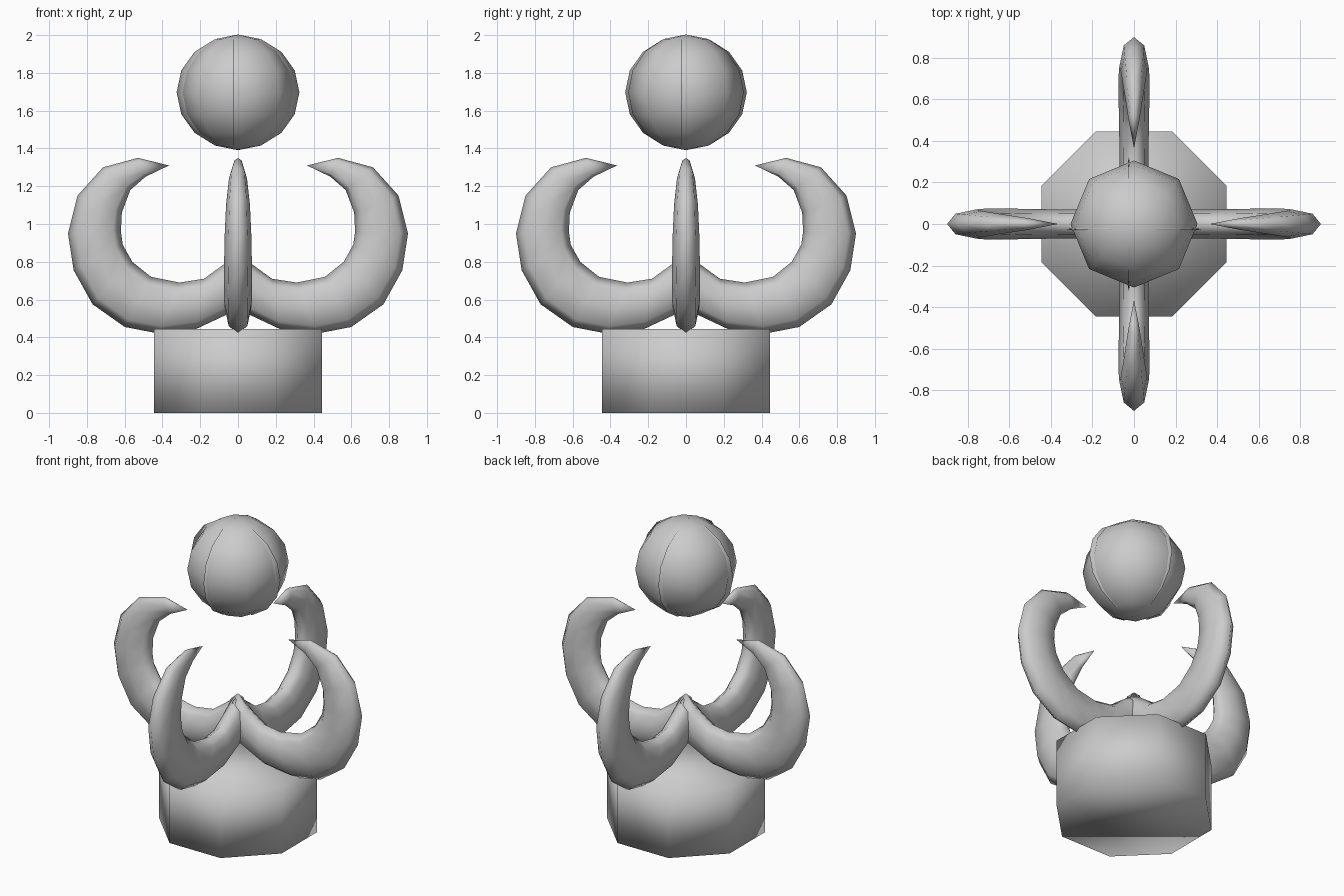
import bpy, bmesh
from math import cos, sin, tau
from mathutils import Matrix, Vector

if "Cube" in bpy.data.objects:
    bpy.data.objects.remove(bpy.data.objects["Cube"])


def finish(bm, name, turn=0.0):
    """Turn a bmesh into a smooth object, rotated about z."""
    bmesh.ops.recalc_face_normals(bm, faces=bm.faces)
    for f in bm.faces:
        f.smooth = True
    bm.transform(Matrix.Rotation(turn, 4, 'Z'))
    me = bpy.data.meshes.new(name)
    bm.to_mesh(me)
    bm.free()
    ob = bpy.data.objects.new(name, me)
    bpy.context.collection.objects.link(ob)
    return ob


# octagonal base block
bm = bmesh.new()
bmesh.ops.create_cone(bm, cap_ends=True, segments=8, radius1=0.482, radius2=0.482, depth=0.445,
                      matrix=Matrix.Translation((0, 0, 0.2225)) @ Matrix.Rotation(tau / 16, 4, 'Z'))
finish(bm, "base")

# curved horns: inner x, inner z, outer x, outer z, half width
SECTIONS = [
    (0.00, 0.86, -0.05, 0.58, 0.065),
    (0.07, 0.79, 0.06, 0.52, 0.068),
    (0.18, 0.71, 0.22, 0.445, 0.07),
    (0.31, 0.69, 0.42, 0.42, 0.07),
    (0.46, 0.72, 0.60, 0.455, 0.073),
    (0.56, 0.80, 0.77, 0.575, 0.075),
    (0.61, 0.89, 0.87, 0.755, 0.073),
    (0.62, 0.96, 0.90, 0.95, 0.07),
    (0.615, 1.06, 0.85, 1.15, 0.063),
    (0.57, 1.18, 0.715, 1.30, 0.048),
    (0.49, 1.25, 0.53, 1.35, 0.028),
]
TIP = (0.365, 0, 1.31)
SIDES = 8


def horn(name, turn):
    bm = bmesh.new()
    rings = []
    for xi, zi, xo, zo, w in SECTIONS:
        a, b = Vector((xi, 0, zi)), Vector((xo, 0, zo))
        mid, half = (a + b) / 2, (b - a) / 2
        rings.append([bm.verts.new(mid + half * cos(tau * k / SIDES) + Vector((0, w * sin(tau * k / SIDES), 0)))
                      for k in range(SIDES)])
    for r, s in zip(rings, rings[1:]):
        for k in range(SIDES):
            n = (k + 1) % SIDES
            bm.faces.new((r[k], r[n], s[n], s[k]))
    tip = bm.verts.new(TIP)
    for k in range(SIDES):
        bm.faces.new((rings[-1][k], rings[-1][(k + 1) % SIDES], tip))
    bm.faces.new(rings[0])
    finish(bm, name, turn)


for i, side in enumerate(("right", "back", "left", "front")):
    horn(f"horn_{side}", i * tau / 4)

# floating ball
CENTRE = Matrix.Translation((0, 0, 1.697))
bm = bmesh.new()
bmesh.ops.create_uvsphere(bm, u_segments=8, v_segments=8, radius=0.306, matrix=CENTRE)
finish(bm, "ball")

# thin crescent ribs around the ball, crossing at the poles
for name, offset, scale in (("rib_front_back", (-0.025, 0, 0), (0.026, 0.322, 0.303, 1)),
                            ("rib_left_right", (0, -0.025, 0), (0.325, 0.026, 0.303, 1))):
    bm = bmesh.new()
    bmesh.ops.create_uvsphere(bm, u_segments=8, v_segments=8, radius=1,
                              matrix=CENTRE @ Matrix.Translation(offset) @ Matrix.Diagonal(scale))
    finish(bm, name)
